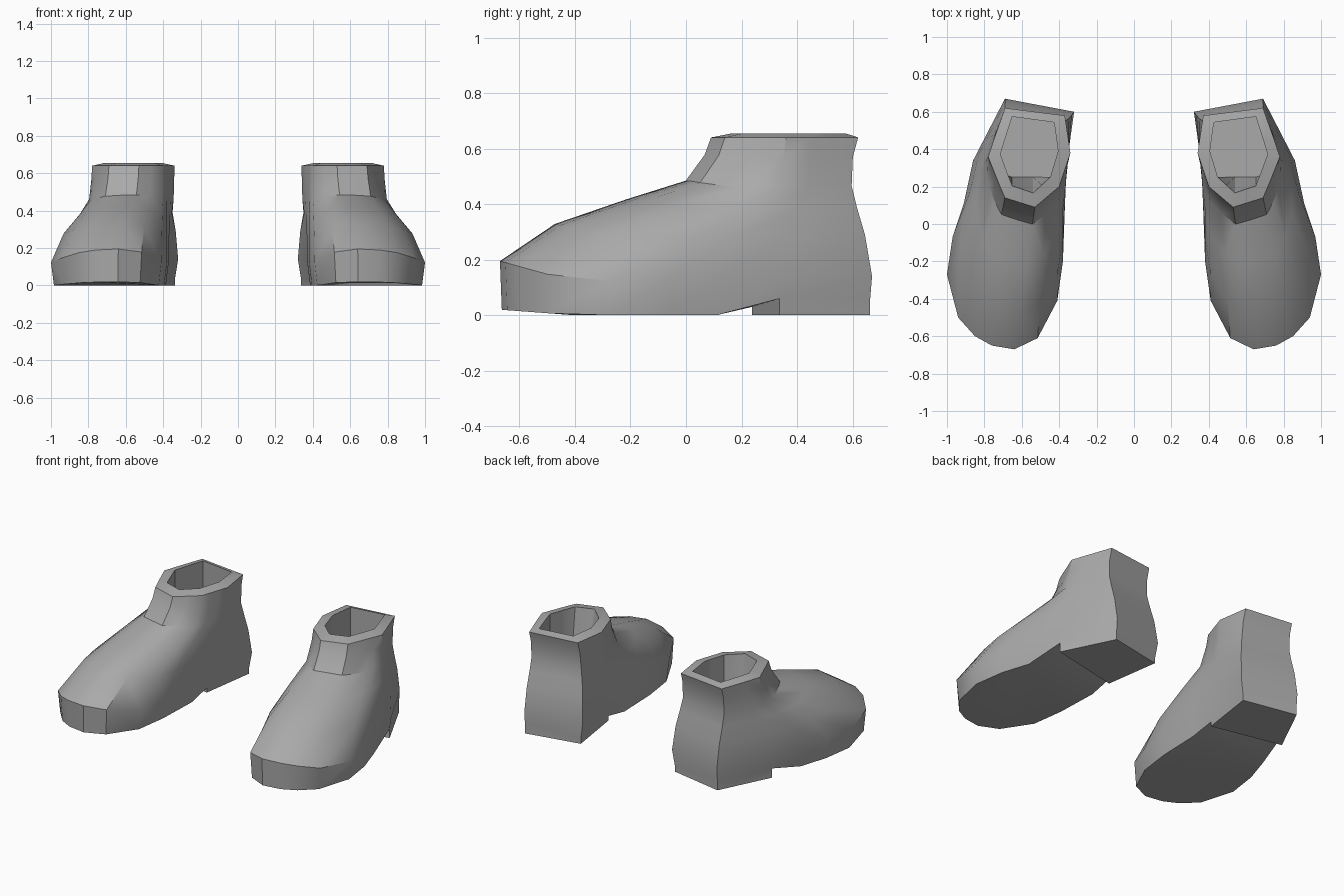
import bpy, bmesh, math
from mathutils import Vector

if "Cube" in bpy.data.objects:
    bpy.data.objects.remove(bpy.data.objects["Cube"])

grey = bpy.data.materials.new("plain_grey")
grey.use_nodes = True
grey.diffuse_color = (0.4, 0.4, 0.4, 1)
grey.node_tree.nodes["Principled BSDF"].inputs["Base Color"].default_value = grey.diffuse_color

# Matching outlines of one boot, from the toe round the outer side
SOLE = [(.64, -.67), (.76, -.65), (.85, -.6), (.94, -.5), (1, -.27),
        (.97, -.07), (.91, .11), (.86, .34), (.69, .67), (.32, .6),
        (.375, .24), (.37, .08), (.38, -.2), (.41, -.41), (.515, -.61)]
COLLAR = [(.53, .09), (.61, .115), (.69, .14), (.72, .21), (.74, .26),
          (.76, .31), (.78, .36), (.75, .45), (.69, .62), (.37, .58),
          (.34, .38), (.36, .32), (.38, .26), (.4, .2), (.465, .145)]
HEEL = (7, 8, 9, 10)
# Inward travel and height of each ring between welt and collar
LEVELS = [(.26, .3), (.6, .5), (.88, .65), (.97, .86), (1, 1)]
RIM = .64


def toe_rise(y):
    return max(0, (-.4 - y) / .27)


def scaled(points, cx, cy, sx, sy):
    return [(cx + (x - cx) * sx, cy + (y - cy) * sy) for x, y in points]


def boot_rings():
    # Sole bottom with toe spring and a raised arch
    arch = {7: .06, 8: .06, 9: .03, 10: .03}
    rings = [[Vector((x, y, arch.get(i, .02 * toe_rise(y))))
              for i, (x, y) in enumerate(scaled(SOLE, .68, 0, .95, .99))]]
    # Welt edge
    welt = [Vector((x, y, .12 + .075 * toe_rise(y) + .02 * min(1, max(0, y + .4))))
            for x, y in SOLE]
    rings.append(welt)
    # Upper, closing in toward the collar with a waist at the back
    for t, h in LEVELS:
        ring = []
        for w, (cx, cy) in zip(welt, COLLAR):
            p = w.lerp(Vector((cx, cy, RIM)), t)
            p.z = w.z + (RIM - w.z) * h
            if w.y > .5:
                p.y -= .2 * h * h * (1 - h)
            ring.append(p)
        rings.append(ring)
    # Opening and inner lining
    inner = scaled(COLLAR, .56, .42, .7, .77)
    rings.append([Vector((x, y, RIM + .015)) for x, y in inner])
    rings.append([Vector((x, max(y, .25), .25)) for x, y in inner])
    return rings


def make_boot(name, side):
    bm = bmesh.new()
    rings = [[bm.verts.new((p.x * side, p.y, p.z)) for p in ring]
             for ring in boot_rings()]
    n = len(SOLE)
    for low, high in zip(rings, rings[1:]):
        for i in range(n):
            j = (i + 1) % n
            bm.faces.new((low[i], low[j], high[j], high[i]))
    # Insole, forefoot tread and arch
    bm.faces.new(rings[-1])
    base = rings[0]
    bm.faces.new(base[:7] + base[11:])
    bm.faces.new((base[6], base[7], base[10], base[11]))
    # Heel block
    pad = bm.faces.new([base[i] for i in HEEL])
    block = bmesh.ops.extrude_face_region(bm, geom=[pad])["geom"]
    for v in block:
        if isinstance(v, bmesh.types.BMVert):
            v.co.z = 0
    if pad.is_valid:
        bm.faces.remove(pad)
    bmesh.ops.recalc_face_normals(bm, faces=bm.faces)
    mesh = bpy.data.meshes.new(name)
    bm.to_mesh(mesh)
    bm.free()
    mesh.materials.append(grey)
    boot = bpy.data.objects.new(name, mesh)
    bpy.context.collection.objects.link(boot)
    bpy.ops.object.select_all(action="DESELECT")
    boot.select_set(True)
    bpy.context.view_layer.objects.active = boot
    bpy.ops.object.shade_smooth_by_angle(angle=math.radians(32))


make_boot("left_boot", 1)
make_boot("right_boot", -1)
